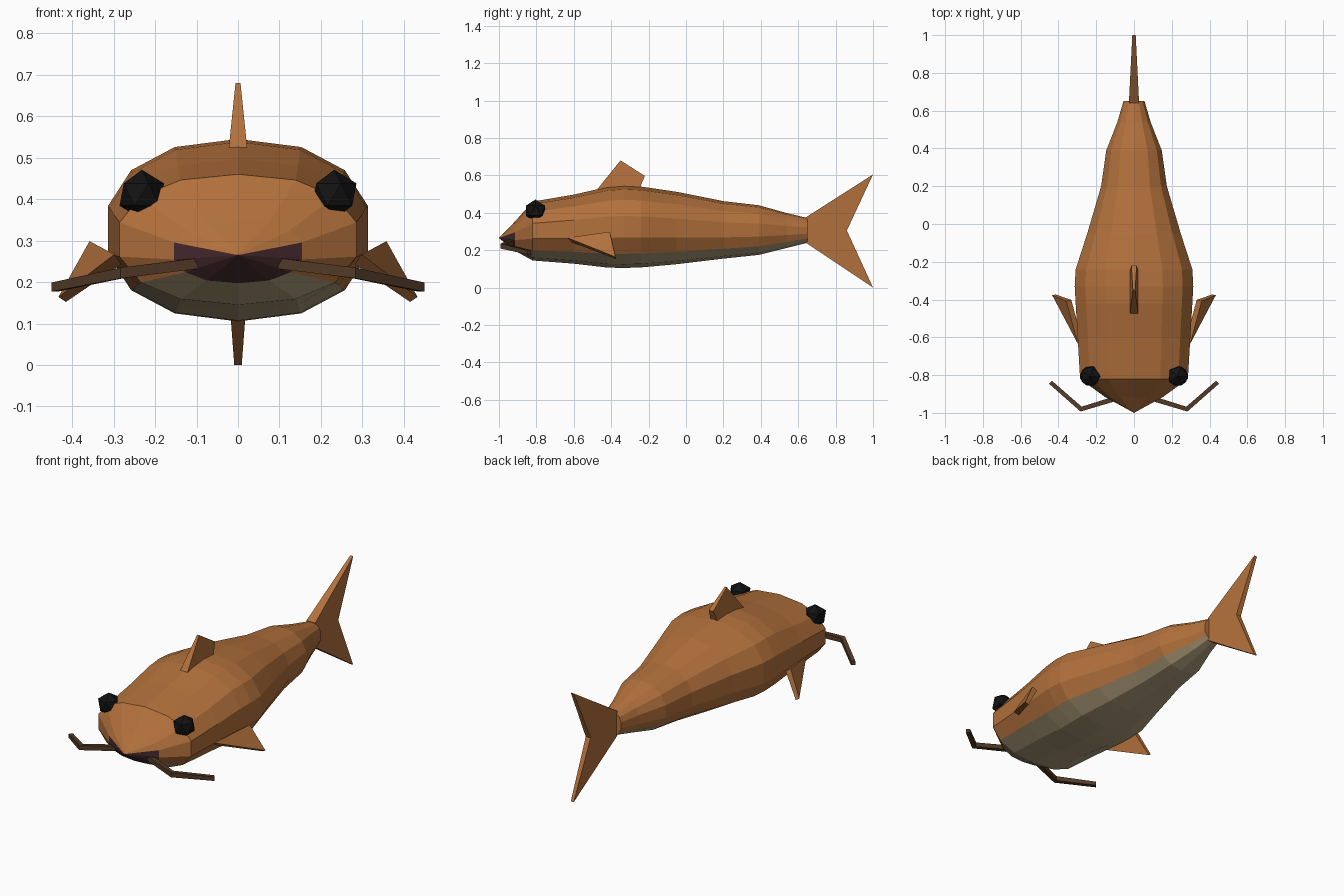
import bpy, bmesh, math
from mathutils import Vector

if "Cube" in bpy.data.objects:
    bpy.data.objects.remove(bpy.data.objects["Cube"])


def material(name, r, g, b):
    m = bpy.data.materials.new(name)
    m.diffuse_color = (r, g, b, 1)
    m.use_nodes = True
    m.node_tree.nodes["Principled BSDF"].inputs["Base Color"].default_value = m.diffuse_color
    return m


ORANGE = material("orange_skin", 0.45, 0.165, 0.045)
BELLY = material("pale_belly", 0.42, 0.33, 0.19)
MOUTH = material("dark_mouth", 0.06, 0.022, 0.026)
BROWN = material("brown_barbel", 0.085, 0.042, 0.02)
BLACK = material("black_eye", 0.006, 0.006, 0.006)


def finish(name, bm, *mats):
    bmesh.ops.recalc_face_normals(bm, faces=bm.faces)
    me = bpy.data.meshes.new(name)
    bm.to_mesh(me)
    bm.free()
    for m in mats:
        me.materials.append(m)
    ob = bpy.data.objects.new(name, me)
    bpy.context.collection.objects.link(ob)
    return ob


def prism(name, points, halves, normal, mat):
    """Flat blade whose thickness varies from corner to corner."""
    bm = bmesh.new()
    n = Vector(normal).normalized()
    a = [bm.verts.new(Vector(p) + n * h) for p, h in zip(points, halves)]
    b = [bm.verts.new(Vector(p) - n * h) for p, h in zip(points, halves)]
    bm.faces.new(a)
    bm.faces.new(b[::-1])
    for i in range(len(a)):
        j = (i + 1) % len(a)
        bm.faces.new((a[i], b[i], b[j], a[j]))
    return finish(name, bm, mat)


# Body: 14-sided squarish rings (y, half width, bottom z, top z)
SIDES = 14
STATIONS = [(-0.915, 0.158, 0.197, 0.353), (-0.82, 0.292, 0.145, 0.46),
            (-0.6, 0.305, 0.128, 0.497), (-0.42, 0.316, 0.107, 0.538),
            (-0.33, 0.321, 0.105, 0.545), (-0.24, 0.316, 0.108, 0.54),
            (-0.05, 0.253, 0.125, 0.512), (0.2, 0.178, 0.155, 0.462),
            (0.39, 0.15, 0.175, 0.44), (0.54, 0.09, 0.212, 0.398),
            (0.65, 0.057, 0.24, 0.372)]


def power(v):
    return math.copysign(abs(v) ** 0.89, v)


bm = bmesh.new()
rings = []
for y, w, z0, z1 in STATIONS:
    ring = []
    for i in range(SIDES):
        t = 2 * math.pi * i / SIDES
        ring.append(bm.verts.new((w * power(math.sin(t)), y,
                                  (z0 + z1) / 2 + (z1 - z0) / 2 * power(math.cos(t)))))
    rings.append(ring)
for a, b in zip(rings, rings[1:]):
    for i in range(SIDES):
        j = (i + 1) % SIDES
        f = bm.faces.new((a[i], a[j], b[j], b[i]))
        f.material_index = 1 if 5 <= i <= 8 else 0
# Snout: upper triangles are skin, lower ones the mouth
tip = bm.verts.new((0, -1, 0.265))
for i in range(SIDES):
    f = bm.faces.new((tip, rings[0][(i + 1) % SIDES], rings[0][i]))
    f.material_index = 2 if 3 <= i <= 10 else 0
bm.faces.new(rings[-1])
finish("body", bm, ORANGE, BELLY, MOUTH)

# Tail and dorsal fins
prism("tail_fin", [(0, 0.64, 0.375), (0, 1, 0.605), (0, 0.86, 0.305), (0, 1, 0), (0, 0.64, 0.24)],
      [0.027, 0.009, 0.015, 0.009, 0.027], (1, 0, 0), ORANGE)
prism("dorsal_fin", [(0, -0.475, 0.525), (0, -0.35, 0.68), (0, -0.22, 0.597), (0, -0.25, 0.525)],
      [0.022, 0.006, 0.014, 0.022], (1, 0, 0), ORANGE)

for side, s in (("left", 1), ("right", -1)):
    # Pectoral fins
    prism(side + "_pectoral_fin",
          [(s * 0.285, -0.63, 0.258), (s * 0.345, -0.405, 0.29), (s * 0.424, -0.375, 0.158)],
          [0.016, 0.016, 0.011], (s * 0.82, -0.19, 0.54), ORANGE)

    # Eyes
    bm = bmesh.new()
    bmesh.ops.create_icosphere(bm, subdivisions=1, radius=0.06)
    bmesh.ops.translate(bm, verts=bm.verts, vec=(s * 0.232, -0.805, 0.411))
    finish(side + "_eye", bm, BLACK)

    # Barbels: bent square rods
    bm = bmesh.new()
    path = [(0.10, -0.925, 0.245), (0.28, -0.98, 0.222), (0.442, -0.838, 0.188)]
    sections = []
    for (x, y, z), (nx, ny), h in zip(path, [(0.29, 0.96), (-0.22, 0.98), (-0.66, 0.75)],
                                      [0.013, 0.013, 0.011]):
        sections.append([bm.verts.new((s * (x + nx * h * u), y + ny * h * u, z + h * v))
                         for u, v in ((1, 1), (1, -1), (-1, -1), (-1, 1))])
    for a, b in zip(sections, sections[1:]):
        for i in range(4):
            j = (i + 1) % 4
            bm.faces.new((a[i], a[j], b[j], b[i]))
    bm.faces.new(sections[0])
    bm.faces.new(sections[-1])
    finish(side + "_barbel", bm, BROWN)
